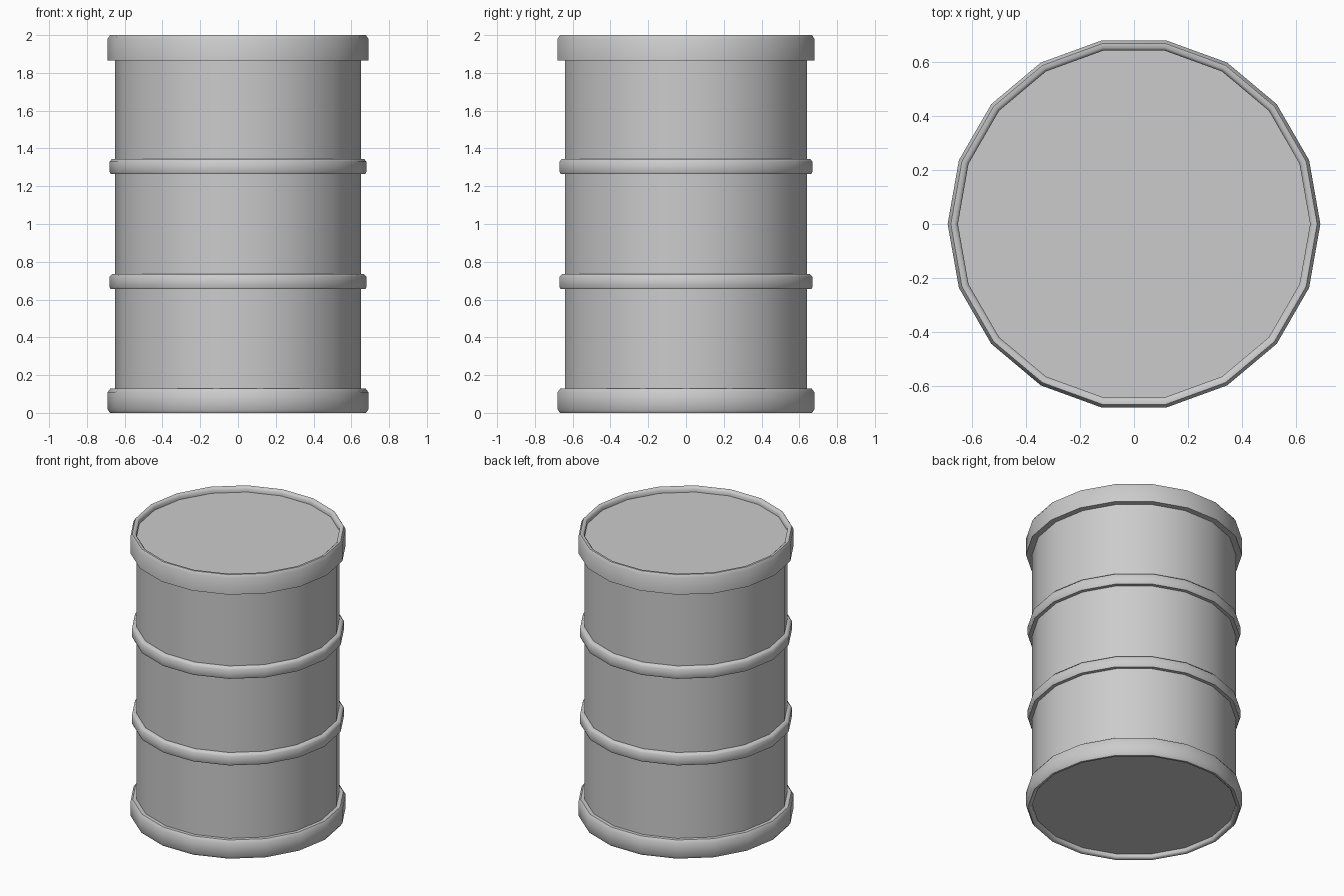
import bpy, bmesh, math

if "Cube" in bpy.data.objects:
    bpy.data.objects.remove(bpy.data.objects["Cube"])

SIDES = 18
BODY_R, RIB_R, RIM_R, INNER_R = 0.65, 0.68, 0.69, 0.652


def rib(z):
    """Raised hoop around the wall, centred at height z."""
    return [(BODY_R, z - 0.04), (RIB_R - 0.006, z - 0.04), (RIB_R, z - 0.028),
            (RIB_R, z + 0.025), (RIB_R - 0.013, z + 0.04), (BODY_R, z + 0.04)]


def lathe(name, profile):
    """Spin an (r, z) profile about z and cap both ends."""
    bm = bmesh.new()
    rings = []
    for r, z in profile:
        rings.append([bm.verts.new((r * math.cos(2 * math.pi * i / SIDES),
                                    r * math.sin(2 * math.pi * i / SIDES), z))
                      for i in range(SIDES)])
    for a, b in zip(rings, rings[1:]):
        for i in range(SIDES):
            j = (i + 1) % SIDES
            bm.faces.new((a[i], a[j], b[j], b[i]))
    bm.faces.new(rings[0][::-1])
    bm.faces.new(rings[-1])
    bmesh.ops.recalc_face_normals(bm, faces=bm.faces)
    mesh = bpy.data.meshes.new(name)
    bm.to_mesh(mesh)
    bm.free()
    obj = bpy.data.objects.new(name, mesh)
    bpy.context.collection.objects.link(obj)
    bpy.context.view_layer.objects.active = obj
    obj.select_set(True)
    bpy.ops.object.shade_smooth_by_angle(angle=math.radians(50))
    obj.select_set(False)
    return obj


# Recessed base and bottom rim
bottom_rim = [(INNER_R, 0.03), (INNER_R, 0.01), (0.663, 0.0), (0.678, 0.0),
              (RIM_R, 0.018), (RIM_R, 0.11), (0.675, 0.13), (BODY_R, 0.13)]

# Top rim and recessed lid
top_rim = [(BODY_R, 1.865), (RIM_R, 1.865), (RIM_R, 1.98), (0.678, 2.0),
           (0.663, 2.0), (INNER_R, 1.99), (INNER_R, 1.965)]

# Whole drum: rim, two hoops, rim
lathe("drum", bottom_rim + rib(0.695) + rib(1.305) + top_rim)
